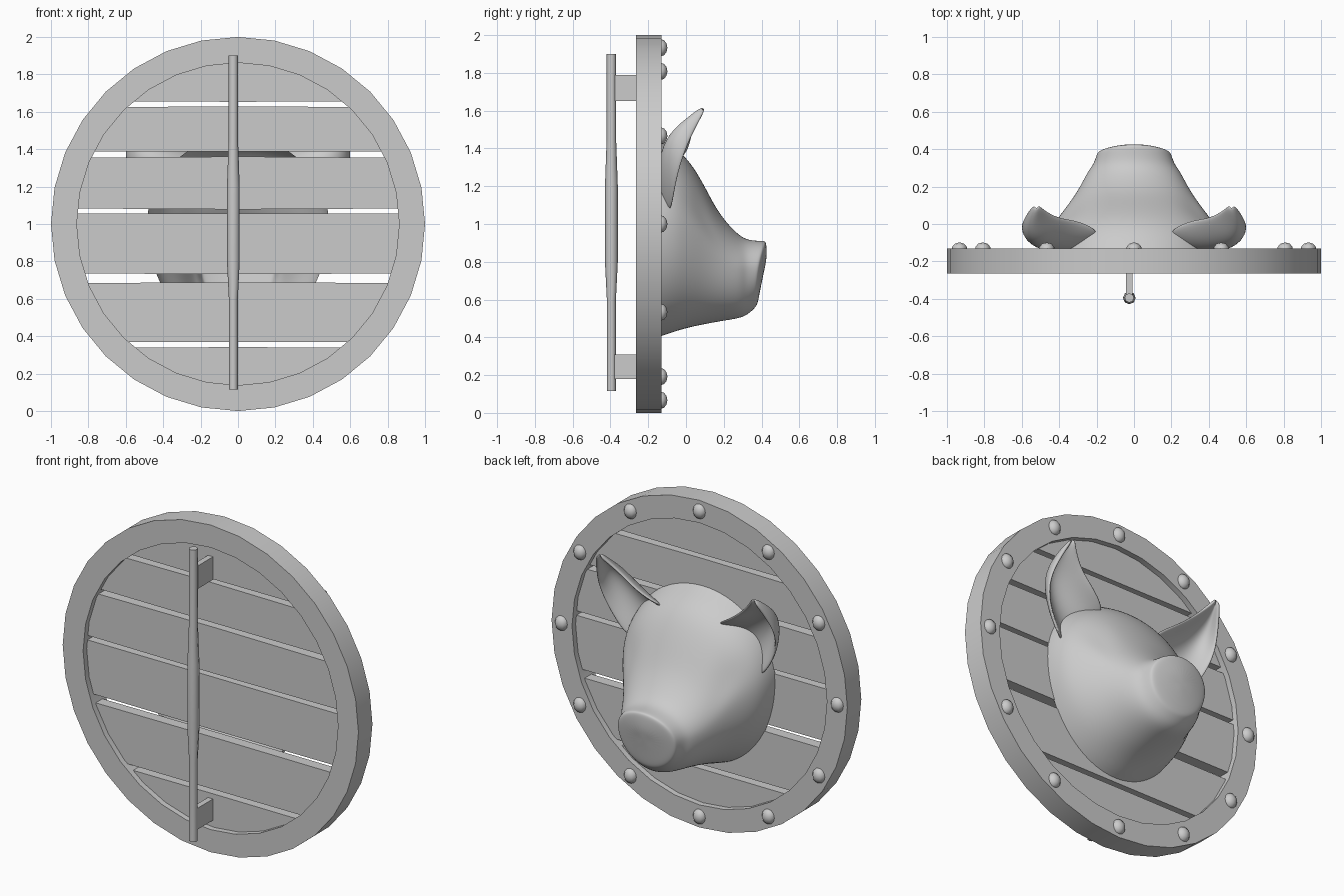
import bpy, bmesh, math, random
from mathutils import Vector

if "Cube" in bpy.data.objects:
    bpy.data.objects.remove(bpy.data.objects["Cube"])

random.seed(4)
C = 1.0  # height of the shield centre


def finish(name, bm, angle=35):
    bmesh.ops.recalc_face_normals(bm, faces=bm.faces)
    me = bpy.data.meshes.new(name)
    bm.to_mesh(me)
    bm.free()
    ob = bpy.data.objects.new(name, me)
    bpy.context.collection.objects.link(ob)
    bpy.ops.object.select_all(action='DESELECT')
    ob.select_set(True)
    bpy.context.view_layer.objects.active = ob
    if angle:
        bpy.ops.object.shade_smooth_by_angle(angle=math.radians(angle))
    return ob


def loft(rings, wrap=True, closed=False, caps=(False, False)):
    """Bridge rings of points; wrap joins each ring, closed joins last to first."""
    bm = bmesh.new()
    vs = [[bm.verts.new(p) for p in r] for r in rings]
    n = len(rings[0])
    for i in range(len(vs) if closed else len(vs) - 1):
        a, b = vs[i], vs[(i + 1) % len(vs)]
        for j in range(n if wrap else n - 1):
            k = (j + 1) % n
            bm.faces.new((a[j], a[k], b[k], b[j]))
    for flag, r in zip(caps, (vs[0], vs[-1])):
        if flag:
            bm.faces.new(r)
    return bm


def circle(r, y, n=32):
    return [(r * math.cos(2 * math.pi * i / n), y, C + r * math.sin(2 * math.pi * i / n))
            for i in range(n)]


# Round rim
finish("shield_rim", loft([circle(1, -.265), circle(1, -.13), circle(.862, -.13),
                           circle(.862, -.265)], closed=True))

# Planks with slightly uneven edges, ends buried in the rim
spans = [(.10, .34), (.37, .685), (.735, 1.055), (1.083, 1.355), (1.388, 1.625), (1.655, 1.90)]
R = .89
for i, (lo, hi) in enumerate(spans):
    a0 = math.asin(max(-.98, (lo - C) / R))
    a1 = math.asin(min(.98, (hi - C) / R))
    arc = [a0 + (a1 - a0) * k / 6 for k in range(7)]
    right = [(R * math.cos(a), C + R * math.sin(a)) for a in arc]
    left = [(-x, z) for x, z in reversed(right)]
    outline = right + [(0, hi + random.uniform(0, .006))] + left + [(0, lo - random.uniform(0, .006))]
    finish(f"plank_{i + 1}", loft([[(x, y, z) for x, z in outline] for y in (-.23, -.165)],
                                  caps=(True, True)), 0)

# Rivets around the rim
for i in range(12):
    a = math.radians(30 * i)
    bm = bmesh.new()
    bmesh.ops.create_uvsphere(bm, u_segments=10, v_segments=6, radius=.046)
    bmesh.ops.scale(bm, vec=(.92, .8, 1), verts=bm.verts)
    bmesh.ops.translate(bm, vec=(.933 * math.cos(a), -.135, C + .933 * math.sin(a)), verts=bm.verts)
    finish(f"rivet_{i + 1}", bm, 60)

# Grip bar, swollen in the middle, on two brackets
bar = [(.115, .024), (.6, .024), (.8, .034), (1.2, .034), (1.45, .025), (1.9, .025)]
finish("grip_bar", loft([[(-.025 + r * math.cos(k * math.pi / 4), -.395 + r * math.sin(k * math.pi / 4), z)
                          for k in range(8)] for z, r in bar], caps=(True, True)), 50)
for name, z0, z1 in (("lower", .18, .31), ("upper", 1.65, 1.79)):
    bm = bmesh.new()
    bmesh.ops.create_cube(bm, size=1)
    bmesh.ops.scale(bm, vec=(.034, .165, z1 - z0), verts=bm.verts)
    bmesh.ops.translate(bm, vec=(-.025, -.3075, (z0 + z1) / 2), verts=bm.verts)
    finish(f"{name}_grip_bracket", bm, 0)

# Boar head: sections of (y at top, y at bottom, top z, bottom z, half width, widest z)
sections = [
    (-.170, -.170, 1.47, .39, .49, 1.00),
    (-.120, -.120, 1.44, .405, .485, 1.00),
    (-.050, -.050, 1.40, .43, .465, .98),
    (.020, .020, 1.335, .45, .42, .95),
    (.090, .090, 1.22, .465, .365, .90),
    (.160, .155, 1.08, .478, .315, .83),
    (.230, .225, .99, .49, .275, .78),
    (.295, .285, .928, .50, .242, .76),
    (.350, .330, .912, .52, .218, .76),
    (.412, .365, .912, .555, .200, .76),
    (.423, .376, .906, .570, .194, .76),
    (.427, .384, .88, .60, .165, .76),
    (.427, .400, .80, .69, .065, .75),
]
EYE = Vector((.35, .09, 1.09))
rings = []
for yt, yb, zt, zb, w, zw in sections:
    ring = []
    for k in range(28):
        t = 2 * math.pi * k / 28
        x, c = w * math.sin(t), math.cos(t)
        z = zw + c * ((zt - zw) if c > 0 else (zw - zb))
        y = yb + (yt - yb) * (z - zb) / (zt - zb)
        if yt > .3:  # snout disc bows back at its sides
            y -= .02 * (x / .2) ** 2
        # shallow eye sockets
        d = (Vector((abs(x), y, z)) - EYE).length
        dent = .035 * math.exp(-(d / .06) ** 2)
        ring.append((x - math.copysign(dent, x), y - dent * .5, z))
    rings.append(ring)
head = finish("boar_head", loft(rings, caps=(False, True)), 60)
m = head.modifiers.new("Smooth", 'SUBSURF')
m.levels = m.render_levels = 2

# Ears: rows of (inner rim, spine, outer rim) from base to tip, cupped forward
rows = [
    ((.17, -.04, 1.33), (.33, -.15, 1.22), (.44, -.08, 1.04)),
    ((.29, .02, 1.40), (.46, -.135, 1.36), (.55, -.06, 1.19)),
    ((.39, .03, 1.48), (.54, -.09, 1.47), (.607, -.02, 1.35)),
    ((.46, .06, 1.55), (.55, .00, 1.545), (.58, .035, 1.48)),
    ((.51, .10, 1.61), (.52, .09, 1.615), (.535, .10, 1.60)),
]
grid = []
for row in rows:
    a, mid, b = map(Vector, row)
    ctrl = 2 * mid - (a + b) / 2
    grid.append([a * (1 - s) ** 2 + ctrl * 2 * s * (1 - s) + b * s * s
                 for s in (k / 6 for k in range(7))])
ears = finish("ears", loft(grid, wrap=False), 80)
m = ears.modifiers.new("Mirror", 'MIRROR')
m.use_mirror_merge = False
m = ears.modifiers.new("Thickness", 'SOLIDIFY')
m.thickness = .022
m.offset = 0
m = ears.modifiers.new("Smooth", 'SUBSURF')
m.levels = m.render_levels = 2
